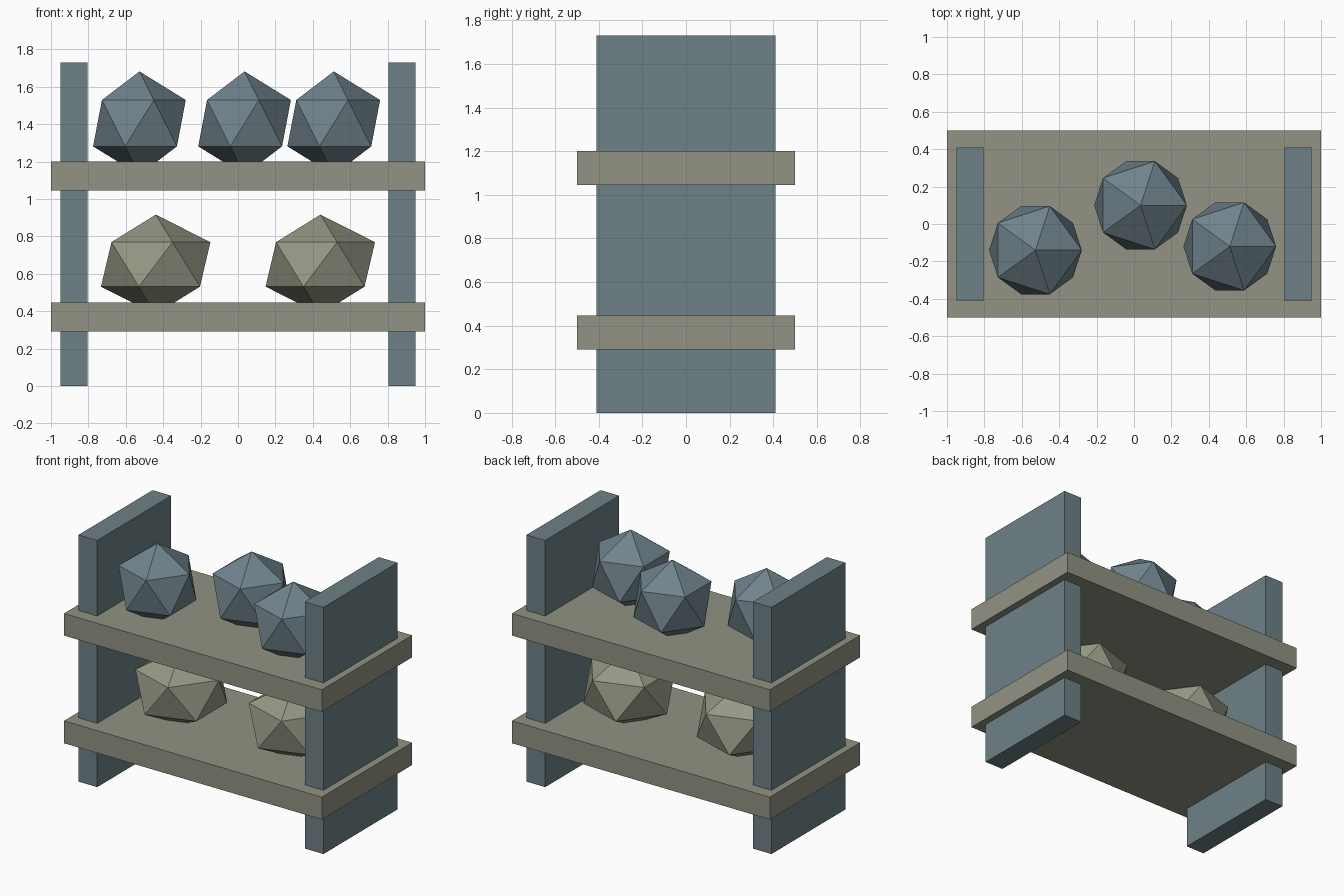
import bpy

if "Cube" in bpy.data.objects:
    bpy.data.objects.remove(bpy.data.objects["Cube"])


def material(name, rgb):
    """Flat colour given as sRGB 0-255, stored as linear."""
    lin = [((c / 255 + 0.055) / 1.055) ** 2.4 for c in rgb]
    m = bpy.data.materials.new(name)
    m.diffuse_color = (*lin, 1)
    m.use_nodes = True
    m.node_tree.nodes["Principled BSDF"].inputs["Base Color"].default_value = m.diffuse_color
    return m


SLATE = material("slate grey", (110, 129, 134))
OLIVE = material("olive grey", (146, 147, 131))
BLUE = material("blue grey", (112, 131, 140))
MOSS = material("pale moss", (148, 152, 132))


def finish(name, mat):
    ob = bpy.context.object
    ob.name = name
    ob.data.materials.append(mat)
    bpy.ops.object.transform_apply(location=False, rotation=False, scale=True)


def box(name, x, y, z, mat):
    """Box from (min, max) ranges on each axis."""
    bpy.ops.mesh.primitive_cube_add(size=1, location=[sum(r) / 2 for r in (x, y, z)])
    bpy.context.object.scale = [r[1] - r[0] for r in (x, y, z)]
    finish(name, mat)


def rock(name, loc, radius, height, mat):
    """Twenty-sided ball, slightly sunk into its shelf."""
    bpy.ops.mesh.primitive_ico_sphere_add(subdivisions=1, radius=1, location=loc)
    bpy.context.object.scale = (radius, radius, height)
    finish(name, mat)


# Side panels
for side, x in (("left", (-0.95, -0.805)), ("right", (0.805, 0.95))):
    box(side + "_side_panel", x, (-0.41, 0.41), (0, 1.73), SLATE)

# Shelves
for level, z in (("lower", (0.29, 0.447)), ("upper", (1.045, 1.2))):
    box(level + "_shelf", (-1, 1), (-0.5, 0.5), z, OLIVE)

# Three balls on the upper shelf
for i, (x, y) in enumerate(((-0.527, -0.14), (0.035, 0.1), (0.512, -0.12))):
    rock(f"upper_ball_{i + 1}", (x, y, 1.405), 0.277, 0.277, BLUE)

# Two wider, flattened balls on the lower shelf
for i, x in enumerate((-0.44, 0.44)):
    rock(f"lower_ball_{i + 1}", (x, 0, 0.65), 0.327, 0.266, MOSS)
